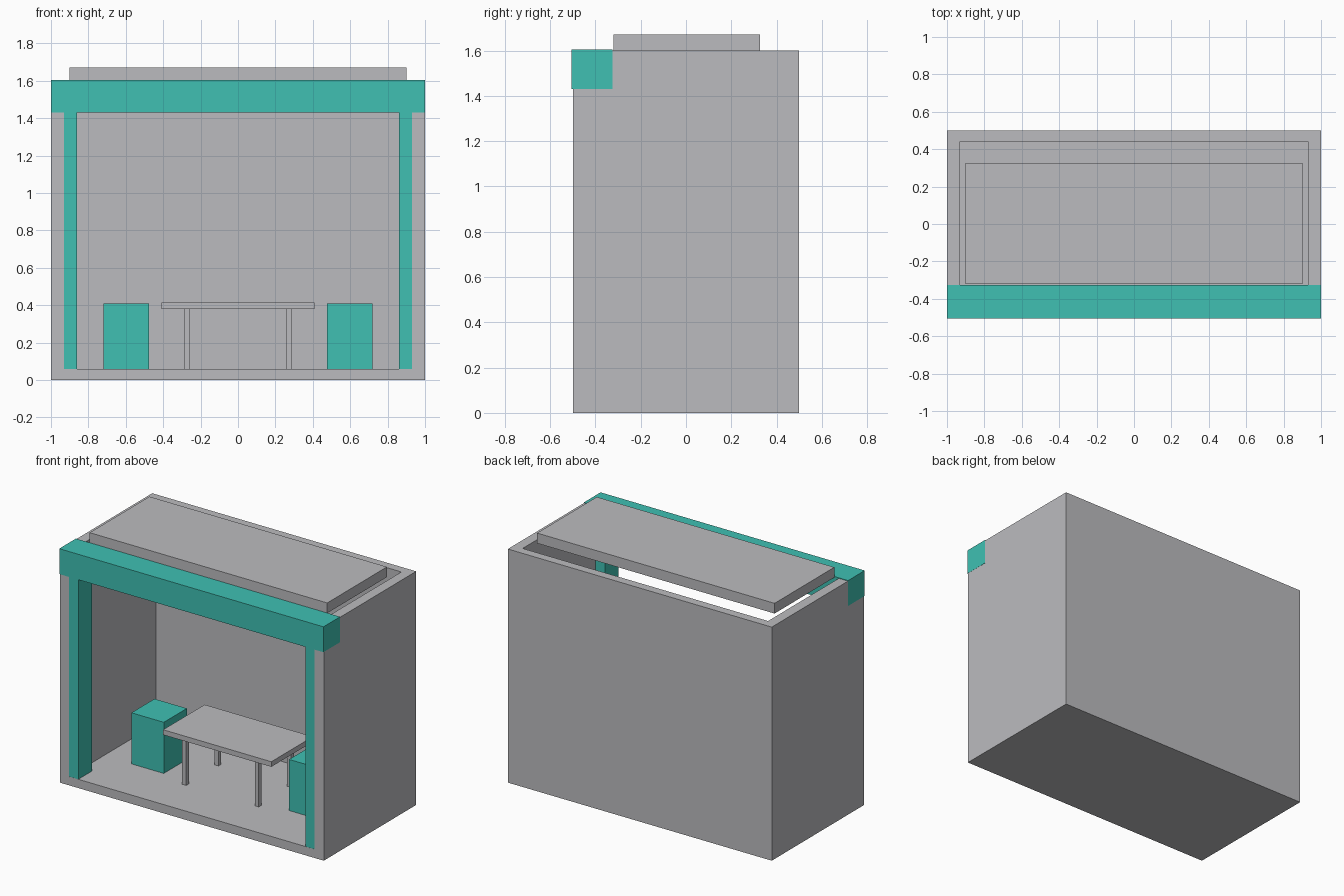
import bpy

# Remove the default cube
default = bpy.data.objects.get("Cube")
if default:
    bpy.data.objects.remove(default, do_unlink=True)


def make_material(name, color):
    mat = bpy.data.materials.new(name)
    mat.use_nodes = True
    mat.diffuse_color = color
    mat.node_tree.nodes["Principled BSDF"].inputs["Base Color"].default_value = color
    return mat


grey = make_material("light grey", (0.5, 0.5, 0.52, 1))
teal = make_material("teal", (0.05, 0.53, 0.45, 1))


def box(name, xs, ys, zs, mat):
    """Axis-aligned box between the given limits."""
    spans = (xs, ys, zs)
    bpy.ops.mesh.primitive_cube_add(size=1)
    obj = bpy.context.object
    obj.name = obj.data.name = name
    for v in obj.data.vertices:
        v.co = [(a + b) / 2 + c * (b - a) for c, (a, b) in zip(v.co, spans)]
    obj.data.materials.append(mat)
    return obj


# Room shell: block hollowed out through the front and top
shell = box("room_shell", (-1, 1), (-0.5, 0.5), (0, 1.6), grey)
cutter = box("room_cutter", (-0.93, 0.93), (-1, 0.44), (0.06, 2), grey)
cutter.hide_render = True
hollow = shell.modifiers.new("hollow", 'BOOLEAN')
hollow.operation = 'DIFFERENCE'
hollow.solver = 'EXACT'
hollow.object = cutter
bpy.context.view_layer.objects.active = shell
bpy.ops.object.modifier_apply(modifier=hollow.name)
bpy.data.objects.remove(cutter, do_unlink=True)

# Raised roof panel and front beam
box("roof_panel", (-0.9, 0.9), (-0.32, 0.327), (1.6, 1.67), grey)
box("front_beam", (-1.001, 1.001), (-0.505, -0.325), (1.43, 1.604), teal)

# Table top
box("table_top", (-0.41, 0.41), (-0.225, 0.225), (0.38, 0.415), grey)

# Mirrored pairs: posts, stools and table legs
for side, s in (("left", 1), ("right", -1)):
    def pair(a, b):
        return sorted((s * a, s * b))
    box(f"{side}_post", pair(0.86, 0.95), (-0.499, -0.35), (0.05, 1.45), teal)
    box(f"{side}_stool", pair(0.475, 0.72), (-0.125, 0.125), (0.06, 0.41), teal)
    for end, t in (("front", -1), ("back", 1)):
        box(f"{end}_{side}_table_leg", pair(0.26, 0.29),
            sorted((t * 0.16, t * 0.19)), (0.06, 0.385), grey)
